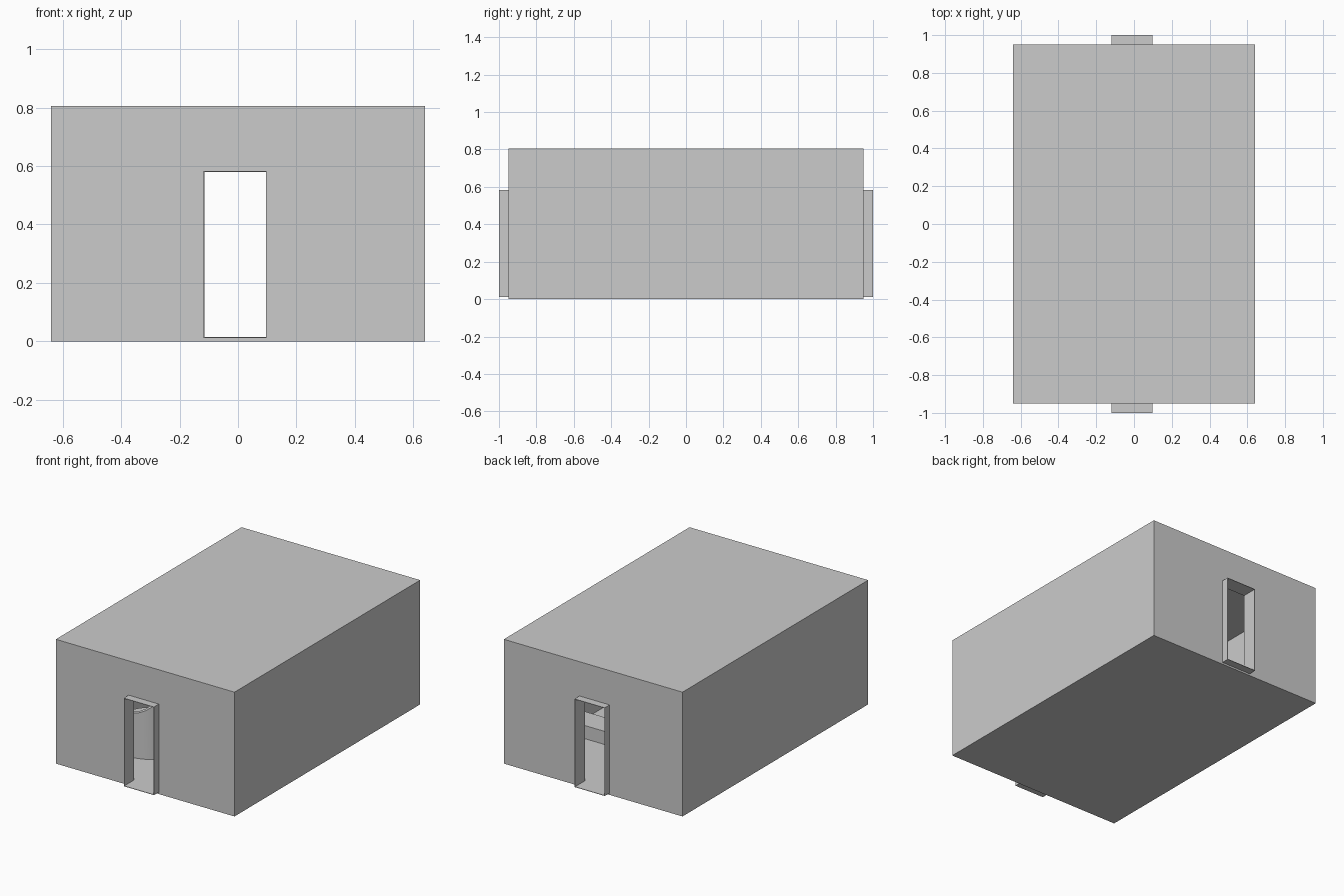
import bpy, bmesh, math

if "Cube" in bpy.data.objects:
    bpy.data.objects.remove(bpy.data.objects["Cube"])

# Single pale grey for the whole model
grey = bpy.data.materials.new("pale_grey")
grey.diffuse_color = (0.6, 0.6, 0.6, 1)
grey.use_nodes = True
grey.node_tree.nodes["Principled BSDF"].inputs["Base Color"].default_value = grey.diffuse_color

DOOR_X0, DOOR_X1, DOOR_Z0, DOOR_Z1 = -0.115, 0.095, 0.015, 0.58


def finish(name, bm, smooth=False):
    me = bpy.data.meshes.new(name)
    bm.to_mesh(me)
    bm.free()
    me.materials.append(grey)
    ob = bpy.data.objects.new(name, me)
    bpy.context.collection.objects.link(ob)
    if smooth:
        bpy.context.view_layer.objects.active = ob
        ob.select_set(True)
        bpy.ops.object.shade_smooth_by_angle()
        ob.select_set(False)
    return ob


def add_box(bm, x0, x1, y0, y1, z0, z1):
    verts = bmesh.ops.create_cube(bm, size=1)["verts"]
    for v in verts:
        v.co = (x0 if v.co.x < 0 else x1,
                y0 if v.co.y < 0 else y1,
                z0 if v.co.z < 0 else z1)


def add_shell(bm, hx, hy, z0, z1, inward):
    """Box surface with a doorway in both end walls."""
    def quad(*pts):
        f = bm.faces.new([bm.verts.new(p) for p in pts])
        f.normal_update()
        out = f.normal.dot(f.calc_center_median() - centre) > 0
        if out == inward:
            f.normal_flip()
    from mathutils import Vector
    centre = Vector((0, 0, (z0 + z1) / 2))
    for z in (z0, z1):
        quad((-hx, -hy, z), (hx, -hy, z), (hx, hy, z), (-hx, hy, z))
    for x in (-hx, hx):
        quad((x, -hy, z0), (x, hy, z0), (x, hy, z1), (x, -hy, z1))
    for y in (-hy, hy):
        panels = [(-hx, DOOR_X0, z0, z1), (DOOR_X1, hx, z0, z1),
                  (DOOR_X0, DOOR_X1, DOOR_Z1, z1)]
        if z0 < DOOR_Z0:
            panels.append((DOOR_X0, DOOR_X1, z0, DOOR_Z0))
        for a, b, c, d in panels:
            quad((a, y, c), (b, y, c), (b, y, d), (a, y, d))


# Outer walls and inner room
bm = bmesh.new()
add_shell(bm, 0.64, 0.95, 0.0, 0.805, False)
bmesh.ops.remove_doubles(bm, verts=bm.verts, dist=1e-5)
finish("outer_walls", bm)
bm = bmesh.new()
add_shell(bm, 0.59, 0.90, DOOR_Z0, 0.755, True)
bmesh.ops.remove_doubles(bm, verts=bm.verts, dist=1e-5)
finish("inner_room", bm)

# Thin door linings that stick out at both ends
T = 0.003
for name, s in (("front_door_frame", -1), ("back_door_frame", 1)):
    bm = bmesh.new()
    y0, y1 = sorted((s * 0.90, s * 1.0))
    add_box(bm, DOOR_X0 - T, DOOR_X0, y0, y1, DOOR_Z0 - T, DOOR_Z1 + T)
    add_box(bm, DOOR_X1, DOOR_X1 + T, y0, y1, DOOR_Z0 - T, DOOR_Z1 + T)
    add_box(bm, DOOR_X0, DOOR_X1, y0, y1, DOOR_Z1, DOOR_Z1 + T)
    add_box(bm, DOOR_X0, DOOR_X1, y0, y1, DOOR_Z0 - T, DOOR_Z0)
    finish(name, bm)


def add_disc(bm, x, y, r, z0, z1, sides=32):
    verts = bmesh.ops.create_cone(bm, cap_ends=True, segments=sides, radius1=r,
                                  radius2=r, depth=z1 - z0)["verts"]
    bmesh.ops.translate(bm, verts=verts, vec=(x, y, (z0 + z1) / 2))


# Round table and low bench inside, right of the door line
bm = bmesh.new()
add_disc(bm, 0.40, 0.02, 0.17, 0.23, 0.26)
add_disc(bm, 0.40, 0.02, 0.04, DOOR_Z0, 0.23)
finish("round_table", bm, True)
bm = bmesh.new()
add_box(bm, 0.24, 0.58, 0.26, 0.42, DOOR_Z0, 0.10)
finish("low_bench", bm)

# Armchair with a curved back inside, left of the door line
CX, CY, R = -0.32, -0.45, 0.20
bm = bmesh.new()
add_disc(bm, CX, CY, R - 0.03, DOOR_Z0, 0.18)
finish("chair_seat", bm, True)
bm = bmesh.new()
rings = []
for i in range(17):
    a = math.radians(-100 + i * 200 / 16)
    top = 0.30 + 0.13 * math.cos(a) ** 2
    rings.append([bm.verts.new((CX + r * math.cos(a), CY + r * math.sin(a), z))
                  for r, z in ((R - 0.03, DOOR_Z0), (R, DOOR_Z0),
                               (R, top), (R - 0.03, top))])
for p, q in zip(rings, rings[1:]):
    for k in range(4):
        bm.faces.new((p[k], p[(k + 1) % 4], q[(k + 1) % 4], q[k]))
bm.faces.new(rings[0])
bm.faces.new(rings[-1])
bmesh.ops.recalc_face_normals(bm, faces=bm.faces)
finish("chair_back", bm, True)
